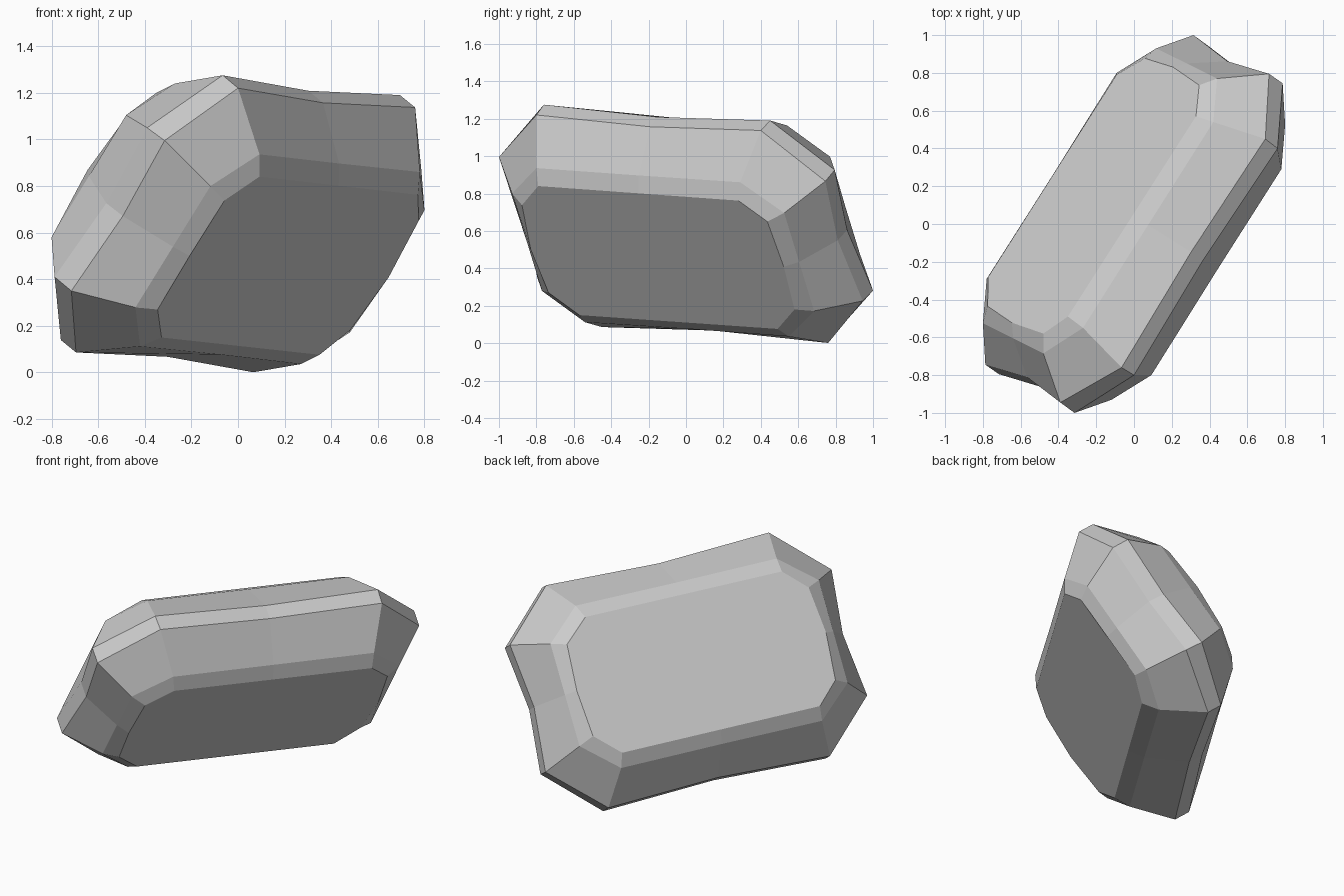
import bpy, bmesh
from mathutils import Vector

if "Cube" in bpy.data.objects:
    bpy.data.objects.remove(bpy.data.objects["Cube"])

MID = Vector((0, 0, 0.638))      # the stone is point-symmetric about this

# Octagonal rings of the front half (world x, y, z), clockwise from the top left
girdle = [(0, -.80, 1.22), (.76, .40, 1.137), (.787, .745, .866), (.39, .945, .226),
          (.066, .76, .001), (-.695, -.45, .086), (-.715, -.795, .35), (-.315, -1, .995)]
shoulder = [(.092, -.80, .936), (.78, .29, .86), (.80, .525, .696), (.48, .685, .172),
            (.27, .55, .036), (-.42, -.54, .112), (-.44, -.77, .279), (-.118, -.93, .80)]
table = [(.092, -.79, .84), (.772, .28, .762), (.775, .435, .65), (.48, .58, .18),
         (.35, .49, .076), (-.328, -.57, .15), (-.345, -.735, .27), (-.058, -.877, .738)]


def ring(points, long_pull, short_pull):
    """Add a midpoint to each of the four main sides, scaled about the centre."""
    pts = [Vector(p) - MID for p in points]
    out = []
    for i, p in enumerate(pts):
        out.append(p)
        if i % 2 == 0:
            pull = long_pull if i % 4 == 0 else short_pull
            out.append((p + pts[(i + 1) % 8]) / 2 * pull)
    return out


def opposite(loop):
    return [-loop[(i + 6) % 12] for i in range(12)]


# Front half rings, then their point reflections for the back half
front = [ring(table, 1.0, 1.03), ring(shoulder, .995, 1.0), ring(girdle, .96, .96)]
loops = front + [opposite(l) for l in reversed(front)]

bm = bmesh.new()
rows = [[bm.verts.new(p + MID) for p in l] for l in loops]
for a, b in zip(rows, rows[1:]):
    for i in range(12):
        j = (i + 1) % 12
        bm.faces.new((a[i], a[j], b[j], b[i]))
bm.faces.new(rows[0])
bm.faces.new(rows[-1])
bmesh.ops.recalc_face_normals(bm, faces=bm.faces[:])

mesh = bpy.data.meshes.new("faceted_stone")
bm.to_mesh(mesh)
bm.free()
stone = bpy.data.objects.new("faceted_stone", mesh)
bpy.context.collection.objects.link(stone)
